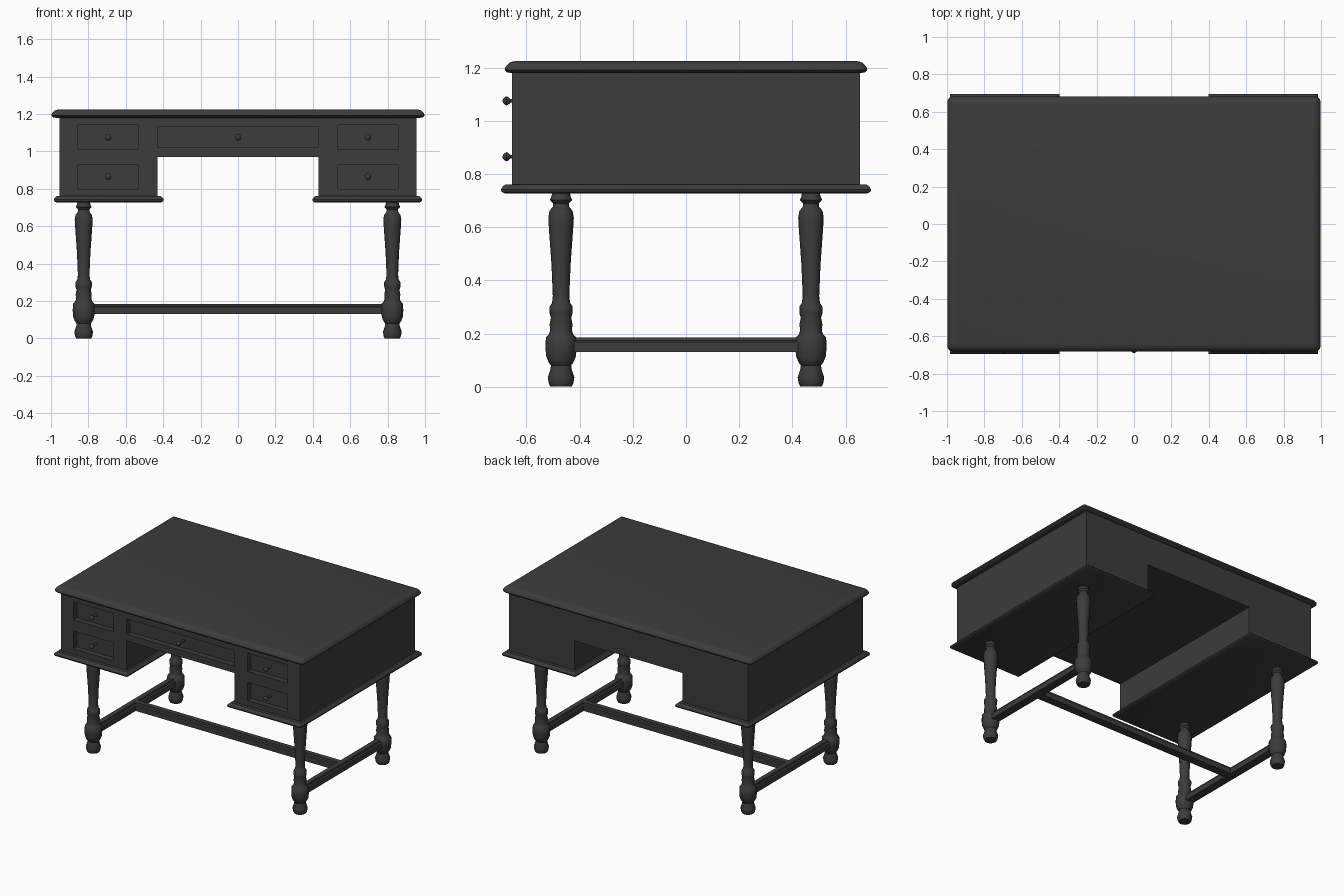
import bpy, bmesh, math
from mathutils import Matrix, Vector

if "Cube" in bpy.data.objects:
    bpy.data.objects.remove(bpy.data.objects["Cube"])

mat = bpy.data.materials.new("dark_wood")
mat.diffuse_color = (0.045, 0.045, 0.045, 1)
mat.use_nodes = True
mat.node_tree.nodes["Principled BSDF"].inputs["Base Color"].default_value = mat.diffuse_color


def finish(name, bm, smooth=None):
    bmesh.ops.recalc_face_normals(bm, faces=bm.faces[:])
    me = bpy.data.meshes.new(name)
    bm.to_mesh(me)
    bm.free()
    ob = bpy.data.objects.new(name, me)
    bpy.context.collection.objects.link(ob)
    me.materials.append(mat)
    if smooth:
        bpy.ops.object.select_all(action='DESELECT')
        ob.select_set(True)
        bpy.context.view_layer.objects.active = ob
        bpy.ops.object.shade_smooth_by_angle(angle=math.radians(smooth))
    return ob


def loft(bm, rings, close=True):
    """Skin a list of equal-length point rings and cap both ends."""
    vs = [[bm.verts.new(p) for p in r] for r in rings]
    n = len(vs[0])
    for a, b in zip(vs, vs[1:]):
        for i in range(n):
            bm.faces.new((a[i], a[(i + 1) % n], b[(i + 1) % n], b[i]))
    bm.faces.new(vs[0])
    bm.faces.new(vs[-1])


def moulded_slab(name, cx, hx, hy, profile, r):
    """Slab with rounded corners; profile = (inset, z) pairs from bottom to top."""
    rings = []
    for d, z in profile:
        ring = []
        for k, (sx, sy) in enumerate([(1, 1), (-1, 1), (-1, -1), (1, -1)]):
            for j in range(4):
                a = math.pi / 2 * (k + j / 3)
                rr = max(r - d, 0.004)
                ring.append((cx + sx * (hx - d - rr) + rr * math.cos(a),
                             sy * (hy - d - rr) + rr * math.sin(a), z))
        rings.append(ring)
    bm = bmesh.new()
    loft(bm, rings)
    return finish(name, bm, 35)


def turned(name, profile, sides, matrix):
    """Lathe a (radius, height) profile."""
    bm = bmesh.new()
    loft(bm, [[(r * math.cos(2 * math.pi * i / sides), r * math.sin(2 * math.pi * i / sides), z)
               for i in range(sides)] for r, z in profile])
    bm.transform(matrix)
    return finish(name, bm, 40)


def prism(name, section, p0, p1):
    """Sweep a (side, z) section along a straight horizontal line."""
    p0, p1 = Vector(p0), Vector(p1)
    d = (p1 - p0).normalized()
    side = Vector((-d.y, d.x, 0))
    bm = bmesh.new()
    loft(bm, [[p + side * s + Vector((0, 0, z)) for s, z in section] for p in (p0, p1)])
    return finish(name, bm)


# Desk top
moulded_slab("desk_top", 0, 0.998, 0.682,
             [(0.022, 1.18), (0.008, 1.183), (0, 1.191), (0.002, 1.201),
              (0.012, 1.213), (0.022, 1.221), (0.04, 1.225)], 0.03)

# Carcass with open kneehole
outline = [(-0.955, 0.75), (-0.43, 0.75), (-0.43, 0.97), (0.43, 0.97),
           (0.43, 0.75), (0.955, 0.75), (0.955, 1.185), (-0.955, 1.185)]
carcass = prism("carcass", [(-x, z) for x, z in outline], (0, -0.655, 0), (0, 0.655, 0))

# Drawer recesses: centre x, half width, bottom, top
drawers = [(0, 0.43, 1.02, 1.13)]
for s in (-1, 1):
    drawers += [(s * 0.695, 0.16, 1.01, 1.14), (s * 0.695, 0.16, 0.80, 0.93)]
bm = bmesh.new()
for x, w, z0, z1 in drawers:
    m = Matrix.Translation((x, -0.665, (z0 + z1) / 2)) @ Matrix.Diagonal((2 * w, 0.1, z1 - z0, 1))
    bmesh.ops.create_cube(bm, size=1, matrix=m)
cutter = finish("drawer_cutter", bm)
cutter.hide_render = True
mod = carcass.modifiers.new("recesses", 'BOOLEAN')
mod.operation = 'DIFFERENCE'
mod.solver = 'EXACT'
mod.object = cutter
bpy.ops.object.select_all(action='DESELECT')
carcass.select_set(True)
bpy.context.view_layer.objects.active = carcass
bpy.ops.object.modifier_apply(modifier=mod.name)
bpy.data.objects.remove(cutter)

# Drawer knobs
knob = [(0.008, 0), (0.007, 0.047), (0.016, 0.057), (0.018, 0.063), (0.012, 0.072), (0.004, 0.077)]
for i, (x, w, z0, z1) in enumerate(drawers):
    turned(f"drawer_knob_{i}", knob, 10,
           Matrix.Translation((x, -0.613, (z0 + z1) / 2)) @ Matrix.Rotation(math.pi / 2, 4, 'X'))

# Pedestal bases, legs and side stretchers
leg = [(0.040, 0.0), (0.046, 0.012), (0.050, 0.035), (0.040, 0.065), (0.038, 0.08),
       (0.047, 0.092), (0.056, 0.115), (0.059, 0.15), (0.057, 0.185), (0.046, 0.197),
       (0.041, 0.21), (0.043, 0.235), (0.038, 0.26), (0.043, 0.275), (0.044, 0.30),
       (0.034, 0.315), (0.031, 0.34), (0.036, 0.46), (0.046, 0.60), (0.048, 0.635),
       (0.044, 0.66), (0.031, 0.677), (0.030, 0.69), (0.042, 0.703), (0.036, 0.715), (0.033, 0.735)]
bar = [(-0.03, 0.13), (0.03, 0.13), (0.03, 0.168), (0.02, 0.173),
       (0.018, 0.185), (-0.018, 0.185), (-0.02, 0.173), (-0.03, 0.168)]
for s, side in ((-1, "left"), (1, "right")):
    moulded_slab(f"pedestal_base_{side}", s * 0.691, 0.294, 0.696,
                 [(0.014, 0.727), (0.003, 0.733), (0, 0.742), (0.004, 0.75), (0.016, 0.761)], 0.006)
    for t, end in ((-1, "front"), (1, "back")):
        turned(f"leg_{end}_{side}", leg, 16, Matrix.Translation((s * 0.825, t * 0.47, 0)))
    prism(f"side_stretcher_{side}", bar, (s * 0.825, -0.45, 0), (s * 0.825, 0.45, 0))

# Long centre stretcher
prism("centre_stretcher", bar, (-0.82, 0, 0), (0.82, 0, 0))
